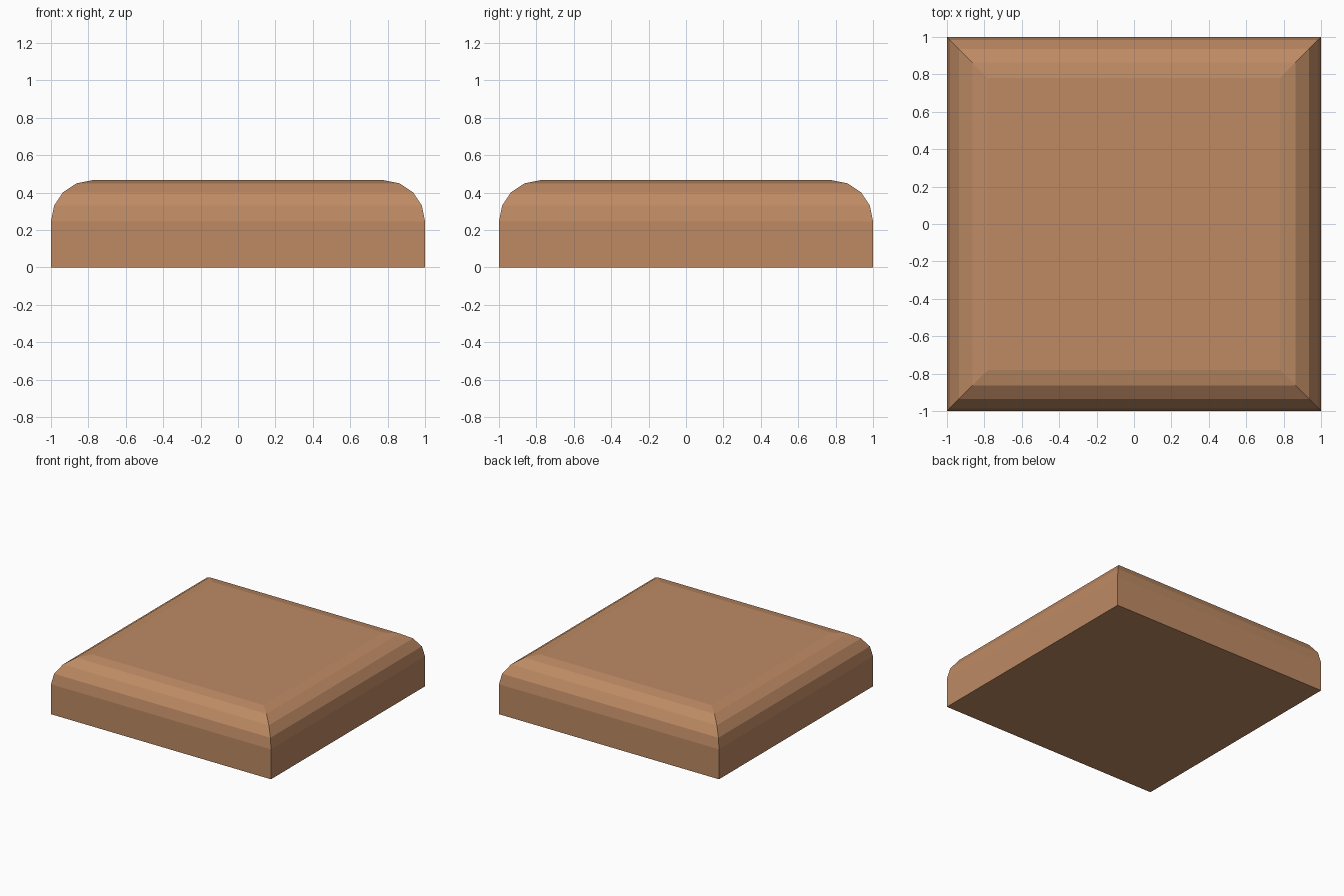
import bpy, bmesh, math

if "Cube" in bpy.data.objects:
    bpy.data.objects.remove(bpy.data.objects["Cube"])

# Flat tan material
tan = bpy.data.materials.new("tan_brown")
tan.diffuse_color = (0.514, 0.255, 0.127, 1)
tan.use_nodes = True
tan.node_tree.nodes["Principled BSDF"].inputs["Base Color"].default_value = tan.diffuse_color

# Square slab: straight sides, then a four-step rounded edge with mitred corners
HALF, RADIUS, SIDE, STEPS = 1.0, 0.22, 0.246, 4
profile = [(HALF, 0.0)]
for i in range(STEPS + 1):
    a = math.pi / 2 * i / STEPS
    profile.append((HALF - RADIUS + RADIUS * math.cos(a), SIDE + RADIUS * math.sin(a)))

bm = bmesh.new()
rings = [[bm.verts.new((sx * r, sy * r, z)) for sx, sy in ((-1, -1), (1, -1), (1, 1), (-1, 1))]
         for r, z in profile]
for low, high in zip(rings, rings[1:]):
    for i in range(4):
        j = (i + 1) % 4
        bm.faces.new((low[i], low[j], high[j], high[i]))

# Flat underside and top
bm.faces.new(rings[0][::-1])
bm.faces.new(rings[-1])

mesh = bpy.data.meshes.new("rounded_slab")
bm.to_mesh(mesh)
bm.free()
mesh.materials.append(tan)
slab = bpy.data.objects.new("rounded_slab", mesh)
bpy.context.collection.objects.link(slab)
